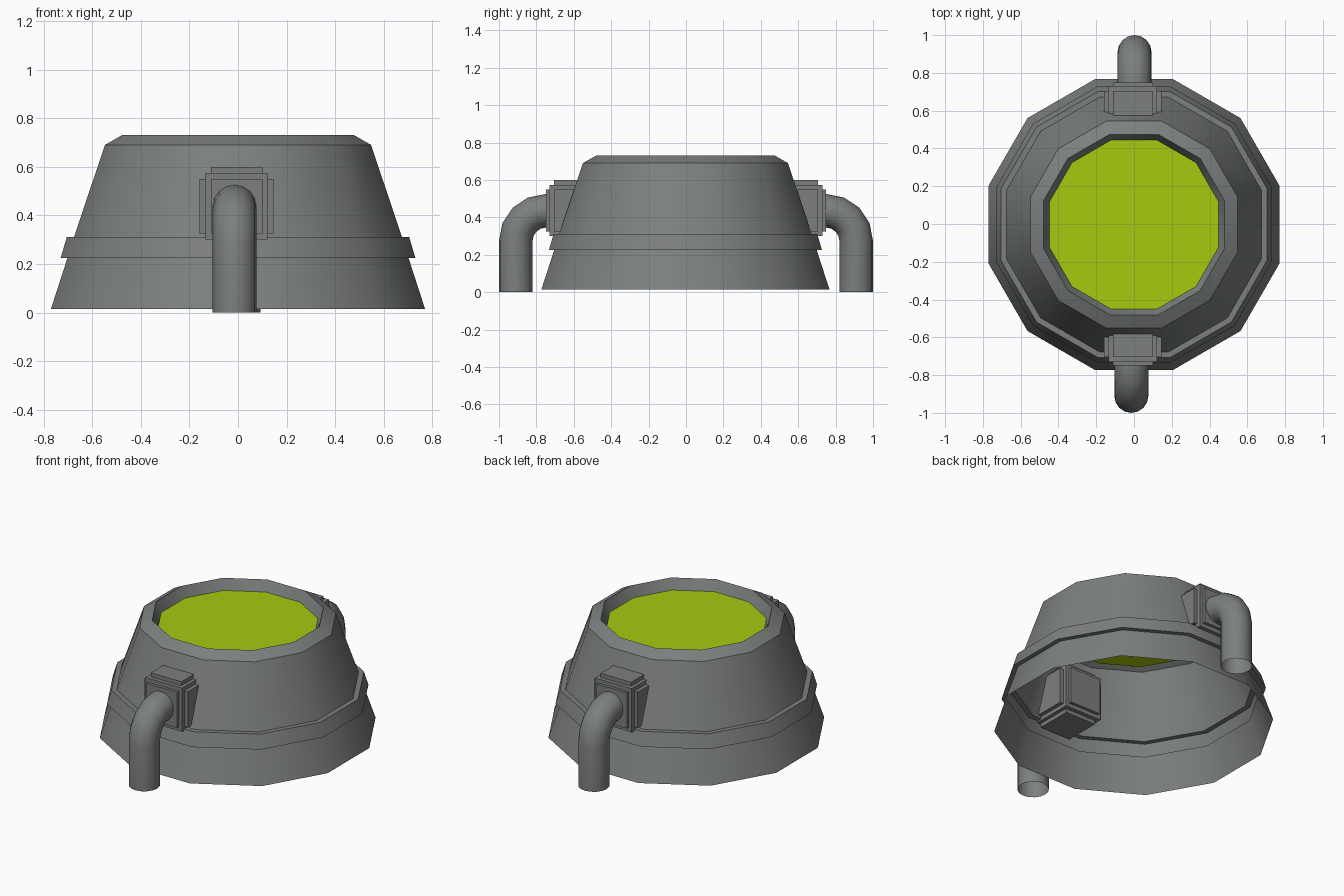
import bpy, bmesh
from math import sin, cos, pi, radians

old = bpy.data.objects.get("Cube")
if old:
    bpy.data.objects.remove(old, do_unlink=True)


def make_material(name, color):
    mat = bpy.data.materials.new(name)
    mat.diffuse_color = (*color, 1)
    mat.use_nodes = True
    bsdf = next(n for n in mat.node_tree.nodes if n.type == 'BSDF_PRINCIPLED')
    bsdf.inputs["Base Color"].default_value = (*color, 1)
    return mat


grey = make_material("grey metal", (0.2, 0.215, 0.21))
green = make_material("toxic green", (0.38, 0.59, 0.005))


def finish(bm, name, mat, smooth=True):
    mesh = bpy.data.meshes.new(name)
    bm.to_mesh(mesh)
    bm.free()
    mesh.materials.append(mat)
    obj = bpy.data.objects.new(name, mesh)
    bpy.context.collection.objects.link(obj)
    if smooth:
        bpy.ops.object.select_all(action='DESELECT')
        obj.select_set(True)
        bpy.context.view_layer.objects.active = obj
        bpy.ops.object.shade_smooth_by_angle(angle=radians(32))
    return obj


def skin_rings(bm, rings):
    """Bridge consecutive closed rings of points with quads."""
    loops = [[bm.verts.new(p) for p in ring] for ring in rings]
    for a, b in zip(loops, loops[1:]):
        for i in range(len(a)):
            j = (i + 1) % len(a)
            bm.faces.new((a[i], a[j], b[j], b[i]))
    return loops


SIDES = 12


def polygon_ring(apothem, z):
    r = apothem / cos(pi / SIDES)
    angles = [2 * pi * (i + 0.5) / SIDES for i in range(SIDES)]
    return [(r * cos(a), r * sin(a) - 0.003, z) for a in angles]


# Hollow vat wall: skirt, raised band, tapered wall, chamfered rim, recess
profile = [(0.77, 0.015), (0.702, 0.225), (0.73, 0.225), (0.705, 0.31),
           (0.675, 0.31), (0.548, 0.69), (0.478, 0.73), (0.448, 0.665)]
bm = bmesh.new()
skin_rings(bm, [polygon_ring(r, z) for r, z in profile])
finish(bm, "vat_wall", grey)

# Liquid surface
bm = bmesh.new()
bm.faces.new([bm.verts.new(p) for p in polygon_ring(0.448, 0.665)])
finish(bm, "liquid_surface", green, smooth=False)


def connector(name, x, y, z):
    """Cube with a stepped panel on each of its six faces."""
    core, panel, reach = (0.128, 0.137, 0.137), (0.106, 0.112, 0.112), (0.152, 0.155, 0.162)
    bm = bmesh.new()
    sizes = [core]
    for axis in range(3):
        size = list(panel)
        size[axis] = reach[axis]
        sizes.append(size)
    for size in sizes:
        verts = bmesh.ops.create_cube(bm, size=2)["verts"]
        bmesh.ops.scale(bm, vec=size, verts=verts)
        bmesh.ops.translate(bm, vec=(x, y, z), verts=verts)
    finish(bm, name, grey, smooth=False)


def elbow_pipe(name, x, side):
    """Open pipe rising from the ground and bending into its connector."""
    radius, bend, sides = 0.09, 0.16, 16
    stations = [(0.91, 0.0, 0.0)]
    for i in range(5):
        t = i / 4 * pi / 2
        stations.append((0.75 + bend * cos(t), 0.275 + bend * sin(t), t))
    stations.append((0.70, 0.275 + bend, pi / 2))
    rings = []
    for d, z, t in stations:
        ring = []
        for i in range(sides):
            a = 2 * pi * i / sides
            out = radius * cos(a)
            ring.append((x + radius * sin(a), side * (d + out * cos(t)), z + out * sin(t)))
        rings.append(ring)
    bm = bmesh.new()
    skin_rings(bm, rings)
    bmesh.ops.recalc_face_normals(bm, faces=bm.faces)
    finish(bm, name, grey)


# Front and back pipe fittings
for label, side, pipe_x in (("front", -1, -0.014), ("back", 1, 0.003)):
    connector(label + "_connector", -0.006, side * 0.593, 0.437)
    elbow_pipe(label + "_pipe", pipe_x, side)
